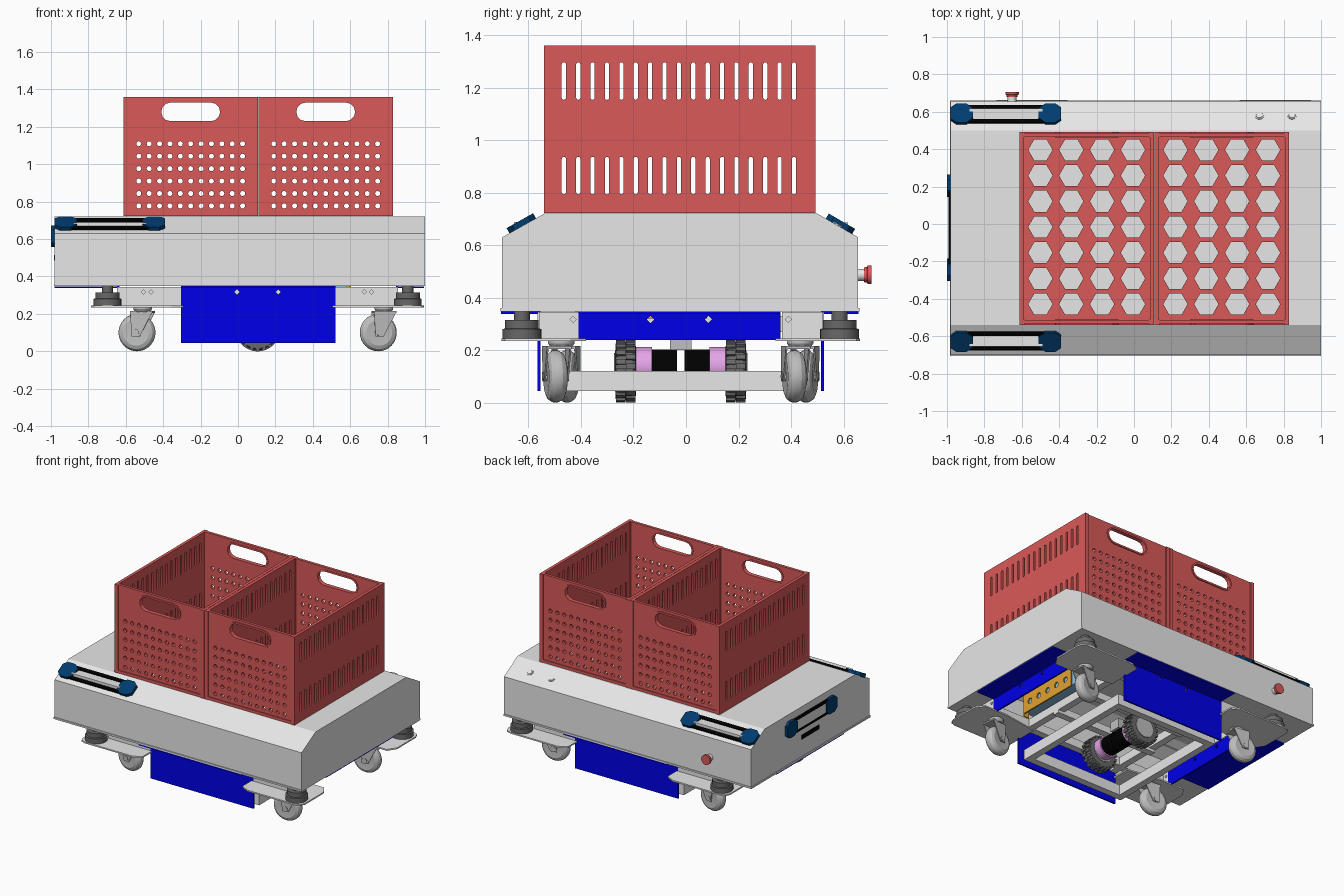
import bpy, bmesh
from math import sin, cos, pi, radians
from mathutils import Matrix, Vector

if "Cube" in bpy.data.objects:
    bpy.data.objects.remove(bpy.data.objects["Cube"])


def colour(name, r, g, b):
    m = bpy.data.materials.new(name)
    m.use_nodes = True
    m.diffuse_color = (r, g, b, 1)
    m.node_tree.nodes["Principled BSDF"].inputs["Base Color"].default_value = (r, g, b, 1)
    return m


GREY = colour("light grey", .8, .8, .8)
STEEL = colour("mid grey", .52, .52, .52)
DARK = colour("dark grey", .14, .14, .14)
BLACK = colour("black", 0, 0, 0)
RED = colour("crate red", .7, .1, .1)
BLUE = colour("bright blue", 0, 0, .8)
NAVY = colour("navy blue", 0, .045, .16)
PINK = colour("pink", .8, .38, .82)
ORANGE = colour("orange", .76, .36, .03)
SKY = colour("pale blue", .27, .52, .74)

parts = []
CX, CY = .105, -.02          # centre of chassis and crates


def frame(x, y, at=(0, 0, 0)):
    """Matrix from two axis directions and an origin."""
    x, y = Vector(x), Vector(y)
    m = Matrix((x, y, x.cross(y))).transposed().to_4x4()
    return Matrix.Translation(at) @ m


def facing_y(y):             # local (u, v) -> (x, z)
    return frame((1, 0, 0), (0, 0, 1), at=(0, y, 0))


def facing_x(x):             # local (u, v) -> (y, z)
    return frame((0, 1, 0), (0, 0, 1), at=(x, 0, 0))


def flat(z):
    return Matrix.Translation((0, 0, z))


def add(name, mesh, mat, matrix=Matrix()):
    mesh.transform(matrix)
    mesh.materials.clear()
    mesh.materials.append(mat)
    ob = bpy.data.objects.new(name, mesh)
    bpy.context.collection.objects.link(ob)
    parts.append(ob)
    return ob


def rect(x0, x1, y0, y1):
    return [(x0, y0), (x1, y0), (x1, y1), (x0, y1)]


def ngon(cx, cy, r, n=12):
    return [(cx + r * cos(2 * pi * i / n), cy + r * sin(2 * pi * i / n)) for i in range(n)]


def slot(cx, cy, w, h, n=6):
    """Rounded-end slot, upright or lying."""
    r, pts = min(w, h) / 2, []
    for i in range(2 * n + 2):
        a = pi * (i - (i > n)) / n
        side = 1 if i <= n else -1
        if w > h:
            pts.append((cx + side * (w / 2 - r) + r * sin(a), cy + r * cos(a)))
        else:
            pts.append((cx + r * cos(a), cy + side * (h / 2 - r) + r * sin(a)))
    return pts


def panel(name, outline, holes, thick, mat, matrix=Matrix()):
    """Sheet with holes, from a filled flat curve."""
    cu = bpy.data.curves.new(name, 'CURVE')
    cu.dimensions, cu.fill_mode, cu.extrude = '2D', 'BOTH', thick / 2
    for loop in [outline] + holes:
        sp = cu.splines.new('POLY')
        sp.points.add(len(loop) - 1)
        for p, (x, y) in zip(sp.points, loop):
            p.co = (x, y, 0, 1)
        sp.use_cyclic_u = True
    tmp = bpy.data.objects.new(name + "_curve", cu)
    bpy.context.collection.objects.link(tmp)
    mesh = bpy.data.meshes.new_from_object(tmp.evaluated_get(bpy.context.evaluated_depsgraph_get()))
    bpy.data.objects.remove(tmp)
    return add(name, mesh, mat, matrix)


def box(name, x0, x1, y0, y1, z0, z1, mat, matrix=Matrix()):
    bm = bmesh.new()
    size = Matrix.Diagonal((x1 - x0, y1 - y0, z1 - z0, 1))
    mid = Matrix.Translation(((x0 + x1) / 2, (y0 + y1) / 2, (z0 + z1) / 2))
    bmesh.ops.create_cube(bm, size=1, matrix=mid @ size)
    mesh = bpy.data.meshes.new(name)
    bm.to_mesh(mesh)
    bm.free()
    return add(name, mesh, mat, matrix)


def lathe(name, profile, mat, at, axis='Z', n=32):
    """Solid of revolution from (radius, height) pairs."""
    bm = bmesh.new()
    rings = [[bm.verts.new((r * cos(2 * pi * i / n), r * sin(2 * pi * i / n), h)) for i in range(n)]
             for r, h in profile]
    for a, b in zip(rings, rings[1:]):
        for i in range(n):
            bm.faces.new((a[i], a[(i + 1) % n], b[(i + 1) % n], b[i]))
    bm.faces.new(rings[0][::-1])
    bm.faces.new(rings[-1])
    mesh = bpy.data.meshes.new(name)
    bm.to_mesh(mesh)
    bm.free()
    turn = Matrix.Rotation(-pi / 2, 4, 'X') if axis == 'Y' else Matrix()
    return add(name, mesh, mat, Matrix.Translation(at) @ turn)


# Body shell: chamfered cover, end walls, bottom rim
outer = [(-.7, .35), (-.7, .63), (-.54, .72), (.5, .72), (.655, .63), (.655, .35)]
inner = [(.64, .35), (.64, .62), (.495, .705), (-.535, .705), (-.685, .62), (-.685, .35)]
panel("body_cover", outer + inner, [], 1.95, GREY, facing_x(.01))
for name, x in (("body_end_right", -.9725), ("body_end_left", .9925)):
    panel(name, outer, [], .015, GREY, facing_x(x))
panel("body_bottom_rim", rect(-.985, 1, -.707, .66), [rect(-.64, .85, -.56, .52)], .012, GREY, flat(.354))

# Two crates with slotted sides, pierced fronts and honeycomb floors
Y0, Y1, Z0, Z1 = -.54, .493, .722, 1.36
for tag, c in (("right", -.253), ("left", .469)):
    x0, x1 = c - .36, c + .36
    grip, grip_rim = slot(c, 1.28, .315, .1), slot(c, 1.28, .34, .125)
    dots = [ngon(c + .0555 * (i - 5), .777 + .0665 * j, .0135) for i in range(11) for j in range(6)]
    slits = [slot(-.027 + .0548 * (i - 8), z, .016, .143) for i in range(17) for z in (.865, 1.225)]
    cells = [ngon(c + .165 * (i - 1.5), -.016 + .1375 * (j - 3), .065, 6) for i in range(4) for j in range(7)]
    panel(f"crate_floor_{tag}", rect(x0, x1, Y0, Y1), cells, .02, RED, flat(Z0 + .012))
    for side, y, s in (("front", Y0, 1), ("back", Y1, -1)):
        panel(f"crate_{side}_{tag}", rect(x0, x1, Z0, Z1), [grip] + dots, .02, RED, facing_y(y + s * .017))
        panel(f"crate_{side}_grip_{tag}", grip_rim, [grip], .03, RED, facing_y(y + s * .015))
        for px in (x0, x1 - .028):
            box(f"crate_post_{side}_{tag}", px, px + .028, min(y, y + s * .03), max(y, y + s * .03), Z0, Z1, RED)
    for side, x in (("outer", x0 + .011), ("inner", x1 - .011)):
        panel(f"crate_{side}_side_{tag}", rect(Y0 + .03, Y1 - .03, Z0, Z1), slits, .022, RED, facing_x(x))


# Light bars with tapered end caps; the strip sits level on the sloping edges
def light_bar(name, at, tilt, length):
    h = length / 2
    matrix = at @ Matrix.Rotation(radians(tilt), 4, 'X')
    box(name + "_strip", -h + .1, h - .1, -.034, .034, -.005, .014, GREY, at)
    for s in (-1, 1):
        box(name + "_edge", -h + .09, h - .09, s * .043 - .01, s * .043 + .01, -.005, .014, BLACK, matrix)
        cap = [(s * (h - u), v) for u, v in ((0, -.035), (.03, -.058), (.085, -.058), (.12, -.03),
                                             (.12, .03), (.085, .058), (.03, .058), (0, .035))]
        panel(name + "_cap", cap, [], .03, NAVY, matrix @ flat(.007))


light_bar("front_light", Matrix.Translation((-.685, -.622, .674)), 29.4, .59)
light_bar("back_light", Matrix.Translation((-.685, .583, .672)), -30.1, .59)
light_bar("end_light", frame((0, -1, 0), (0, 0, 1), at=(-.978, -.02, .615)), 0, .57)
box("end_socket", -.985, -.975, -.12, .08, .485, .515, BLACK)

# Stop button and two round switches
lathe("stop_button_stem", [(.023, 0), (.023, .03)], GREY, (-.652, .65, .487), 'Y')
lathe("stop_button_cap", [(.028, 0), (.03, .012), (.036, .014), (.036, .028)], RED, (-.652, .678, .487), 'Y')
for x in (.67, .845):
    s = lathe("switch", [(.024, 0), (.024, .004), (.018, .004), (.017, .006)], GREY, (0, 0, 0))
    s.data.transform(Matrix.Translation((x, .58, .674)) @ Matrix.Rotation(radians(-30), 4, 'X'))

# Blue skirts with outward flanges
for side, y, edge in (("front", -.56, -.704), ("back", .52, .658)):
    panel(f"{side}_skirt", rect(-.305, .52, .045, .348), [ngon(x, .317, .014, 4) for x in (-.005, .215)],
          .012, BLUE, facing_y(y))
    box(f"{side}_skirt_flange", -.305, .52, min(y, edge), max(y, edge), .338, .347, BLUE)
for side, x, edge in (("right", -.64, -.98), ("left", .85, .995)):
    panel(f"{side}_skirt", rect(-.41, .36, .238, .348), [ngon(y, .317, .014, 4) for y in (-.135, .085)],
          .012, BLUE, facing_x(x))
    box(f"{side}_skirt_flange", min(x, edge), max(x, edge), -.41, .36, .338, .347, BLUE)

# Corner brackets, bumper plates, bumpers and casters
for sx in (-1, 1):
    for sy in (-1, 1):
        def at(u, v):
            return (CX + sx * u, CY + sy * v)
        tag = ("front" if sy < 0 else "back") + ("_right" if sx < 0 else "_left")
        a, b = sorted((CX + sx * .745, CX + sx * .41))
        panel("bracket_long_" + tag, rect(a, b, .238, .345),
              [ngon(CX + sx * d, .317, .012, 4) for d in (.57, .61)], .012, GREY, facing_y(CY + sy * .54))
        a, b = sorted((CY + sy * .54, CY + sy * .385))
        panel("bracket_short_" + tag, rect(a, b, .238, .345), [ngon(CY + sy * .41, .317, .012, 4)],
              .012, GREY, facing_x(CX + sx * .745))
        rim = [at(u, v) for u, v in ((.4, .4), (.4, .65), (.46, .682), (.84, .682), (.875, .67), (.89, .635),
                                     (.89, .42), (.85, .36), (.66, .36))]
        panel("bumper_plate_" + tag, rim, [], .01, GREY, flat(.24))
        px, py = at(.803, .605)
        lathe("bumper_" + tag, [(.074, .245), (.074, .28), (.064, .283), (.064, .315), (.03, .315), (.03, .35)],
              DARK, (px, py, 0))
        # Caster: rounded wheel, hub, fork and swivel
        wx, wy = at(.645, .455)
        spin = Matrix.Translation((wx, wy - sx * .022, 0)) @ Matrix.Rotation(radians(9 * sx), 4, 'Z')
        wheel = lathe("caster_wheel_" + tag, [(.05, -.034), (.07, -.036), (.088, -.028), (.098, -.013), (.1, 0),
                                              (.098, .013), (.088, .028), (.07, .036), (.05, .034)],
                      STEEL, (0, 0, .1), 'Y')
        hub = lathe("caster_hub_" + tag, [(.018, -.05), (.018, .05)], STEEL, (0, 0, .1), 'Y', 16)
        for part in (wheel, hub):
            part.data.transform(spin)
        for s in (-1, 1):
            leg = [(-.022, .08), (.022, .08), (.09, .21), (-.03, .21)]
            panel("caster_fork_" + tag, leg, [], .006, STEEL, spin @ facing_y(s * .044))
        box("caster_crown_" + tag, -.03, .09, -.047, .047, .205, .215, STEEL, spin)
        lathe("caster_swivel_" + tag, [(.04, .21), (.05, .225), (.05, .238)], STEEL, (wx + .03, wy, 0))

# Lower tube frame and upper chassis bars
for x in (-.305, .47):
    box("lower_cross_bar", x, x + .05, -.5, .46, .045, .12, GREY)
    box("upper_cross_bar", x, x + .05, -.55, .51, .27, .33, GREY)
for y in (-.5, .41):
    box("lower_long_bar", -.305, .52, y, y + .05, .045, .12, GREY)
    box("upper_long_bar", -.63, .84, y, y + .05, .27, .33, GREY)
for y in (-.2, .11):
    box("drive_rail", -.305, .52, y, y + .05, .25, .3, GREY)
box("drive_mount", .06, .15, -.06, .02, .2, .27, STEEL)

# Drive axle: motors, gearboxes and treaded wheels
for s, tag in ((-1, "front"), (1, "back")):
    lathe(f"motor_{tag}", [(.066, .015), (.066, .115)] if s > 0 else [(.066, -.115), (.066, -.015)],
          BLACK, (CX, CY, .137), 'Y')
    lathe(f"gearbox_{tag}", [(.075, .11), (.075, .18)] if s > 0 else [(.075, -.18), (.075, -.11)],
          PINK, (CX, CY, .137), 'Y')
    mid = (CX, CY + s * .21, .12)
    lathe(f"drive_tyre_{tag}", [(.07, -.04), (.105, -.038), (.112, -.025), (.112, .025), (.105, .038), (.07, .04)],
          DARK, mid, 'Y')
    lathe(f"drive_rim_{tag}", [(.07, -.044), (.07, .044)], STEEL, mid, 'Y')
    for k in range(20):
        turn = Matrix.Translation(mid) @ Matrix.Rotation(2 * pi * k / 20, 4, 'Y')
        for row in (0, 1):
            half = Matrix.Rotation(row * pi / 20, 4, 'Y')
            box(f"tread_{tag}", -.01, .01, row * .038 - .037, row * .038 - .001, .1, .12, DARK, turn @ half)

# Equipment under the cover
panel("equipment_plate", rect(-.4, .08, .32, .46), [ngon(-.34 + .09 * i, .39, .02) for i in range(5)],
      .01, ORANGE, facing_x(.6))
box("equipment_tray", .56, .6, -.41, -.4, .3, .46, ORANGE)
box("control_box", .4, .58, -.42, .34, .34, .5, SKY)

# Smooth the round parts, keep edges sharp
bpy.ops.object.select_all(action='DESELECT')
for ob in parts:
    ob.select_set(True)
bpy.context.view_layer.objects.active = parts[0]
bpy.ops.object.shade_smooth_by_angle(angle=radians(24))
